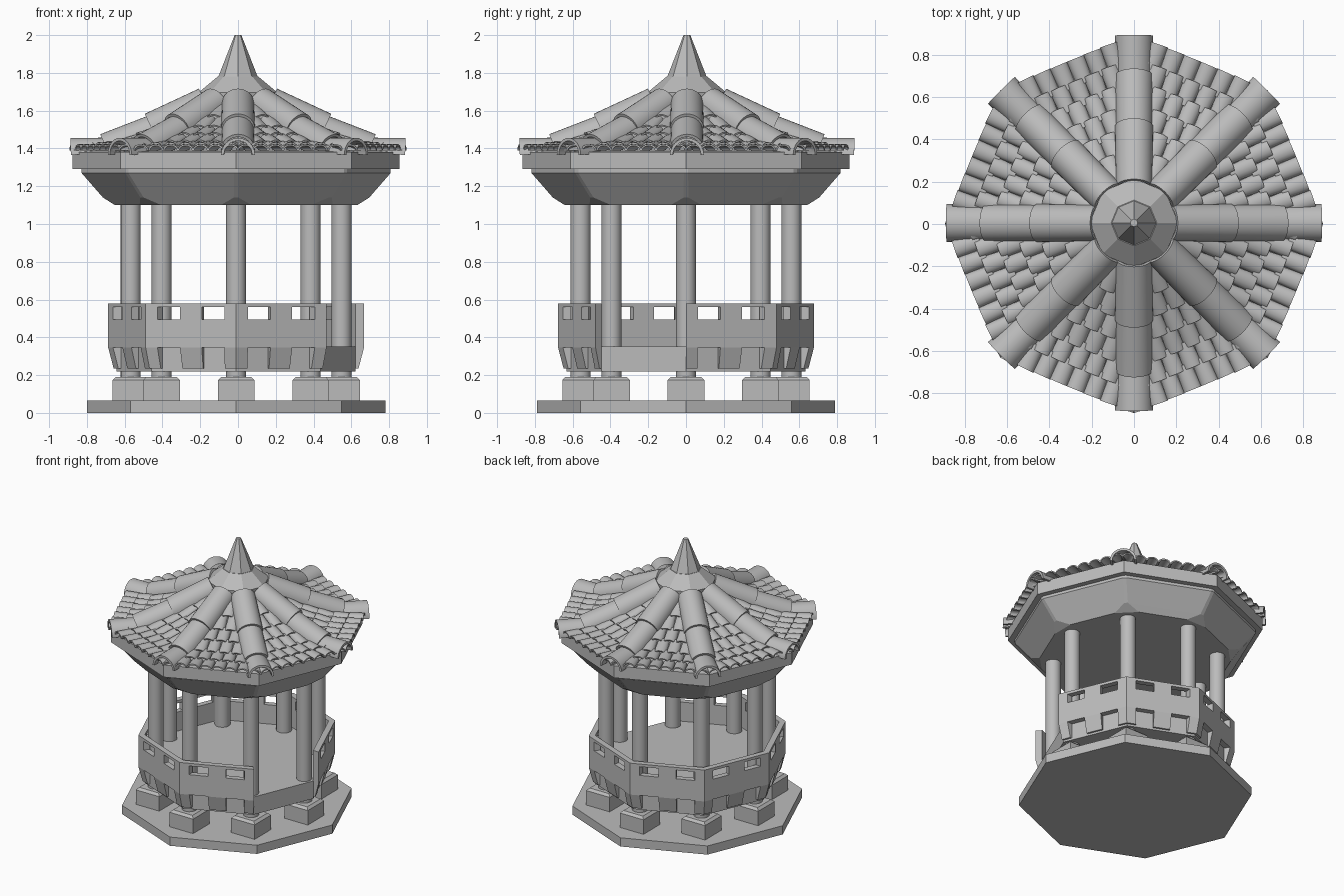
import bpy, bmesh, math
from mathutils import Vector

if "Cube" in bpy.data.objects:
    bpy.data.objects.remove(bpy.data.objects["Cube"])

CX = -0.01          # body sits a touch left of the roof ornaments
mat = bpy.data.materials.new("stone grey")
mat.diffuse_color = (0.5, 0.5, 0.5, 1)
mat.use_nodes = True
mat.node_tree.nodes["Principled BSDF"].inputs["Base Color"].default_value = mat.diffuse_color


def finish(bm, name, smooth=None):
    bmesh.ops.recalc_face_normals(bm, faces=bm.faces[:])
    me = bpy.data.meshes.new(name)
    bm.to_mesh(me)
    bm.free()
    me.materials.append(mat)
    if smooth:
        me.shade_smooth()
        me.set_sharp_from_angle(angle=math.radians(smooth))
    ob = bpy.data.objects.new(name, me)
    bpy.context.collection.objects.link(ob)
    return ob


def polar(r, deg, z, cx=0.0, cy=0.0):
    a = math.radians(deg)
    return Vector((cx + r * math.cos(a), cy + r * math.sin(a), z))


def ring(r, z, cx=CX, cy=0.0, n=8, rot=0.0):
    return [polar(r, rot + 360 * i / n, z, cx, cy) for i in range(n)]


def cut_ring(r, z, cut):
    """Octagon whose corners are trimmed by a fraction of the side length."""
    p = ring(r, z)
    out = []
    for i in range(8):
        out += [p[i].lerp(p[i - 1], cut), p[i].lerp(p[(i + 1) % 8], cut)]
    return out


def loft(bm, rings, caps=True):
    vs = [[bm.verts.new(p) for p in r] for r in rings]
    n = len(vs[0])
    for a, b in zip(vs, vs[1:]):
        for i in range(n):
            j = (i + 1) % n
            bm.faces.new((a[i], a[j], b[j], b[i]))
    if caps:
        bm.faces.new(vs[0])
        bm.faces.new(vs[-1])
    return vs


def arch(bm, p0, p1, w0, w1, h0, h1, th, n=10):
    """Half-pipe shell running from p0 to p1."""
    d = (p1 - p0).normalized()
    side = d.cross(Vector((0, 0, 1))).normalized()
    up = side.cross(d).normalized()
    rings = []
    for p, w, h in ((p0, w0, h0), (p1, w1, h1)):
        arc = [(math.cos(math.pi * i / n), math.sin(math.pi * i / n)) for i in range(n + 1)]
        outer = [p + side * (w * c) + up * (h * s) for c, s in arc]
        inner = [p + side * ((w - th) * c) + up * ((h - th) * s) for c, s in arc]
        rings.append(outer + inner[::-1])
    for r in loft(bm, rings, caps=False):
        for i in range(n):
            bm.faces.new((r[i], r[i + 1], r[2 * n - i], r[2 * n + 1 - i]))


# base slab
bm = bmesh.new()
loft(bm, [ring(0.79, 0.0), ring(0.79, 0.065)])
finish(bm, "base_slab")

# square footings and round columns
fb, cb = bmesh.new(), bmesh.new()
for k in range(8):
    c = polar(0.558, 45 * k, 0, CX)
    sq = lambda h, z: ring(h * math.sqrt(2), z, c.x, c.y, 4, 45)
    loft(fb, [sq(0.097, 0.06), sq(0.097, 0.173), sq(0.08, 0.19)])
    loft(cb, [ring(0.053, z, c.x, c.y, 24) for z in (0.18, 1.11)])
finish(fb, "footings")
finish(cb, "columns", 35)

# raised floor
bm = bmesh.new()
loft(bm, [ring(0.633, 0.22), ring(0.633, 0.352)])
finish(bm, "floor")

# railing: seven sides with windows above and notched skirt below
R_OUT, R_IN, R_LOW = 0.677, 0.632, 0.648
bm = bmesh.new()


def panel(k, t0, t1, z0, z1, r0=R_OUT):
    def at(r, t, z):
        return polar(r, 45 * k, z, CX).lerp(polar(r, 45 * k + 45, z, CX), t)
    loft(bm, [[at(r, t0, z), at(r, t1, z), at(R_IN, t1, z), at(R_IN, t0, z)]
              for z, r in ((z0, r0), (z1, R_OUT))])


SOLID = ((0, 0.13), (0.38, 0.62), (0.87, 1))
for k in range(7):
    panel(k, 0, 1, 0.345, 0.495)
    panel(k, 0, 1, 0.56, 0.58)
    for t0, t1 in SOLID:
        panel(k, t0, t1, 0.495, 0.56)
        panel(k, t0, t1, 0.235, 0.345, R_LOW)
finish(bm, "railing")

# flared ceiling block under the eaves, corners trimmed at the bottom
bm = bmesh.new()
loft(bm, [cut_ring(0.675, 1.10, 0.17), cut_ring(0.71, 1.14, 0.025),
          cut_ring(0.823, 1.27, 0.02), cut_ring(0.823, 1.30, 0.02)])
finish(bm, "ceiling_block")


# roof deck with fascia
def deck_z(a):
    pts = ((0.1, 1.67), (0.185, 1.62), (0.416, 1.485), (0.64, 1.395), (0.84, 1.375))
    for (a0, z0), (a1, z1) in zip(pts, pts[1:]):
        if a <= a1:
            return z0 + (z1 - z0) * (a - a0) / (a1 - a0)
    return pts[-1][1]


COS = math.cos(math.pi / 8)
bm = bmesh.new()
loft(bm, [ring(0.865, 1.29), ring(0.865, 1.38)] +
     [ring(a / COS, deck_z(a)) for a in (0.64, 0.416, 0.185)])
finish(bm, "roof_deck")

# rows of curved tiles on each roof side
bm = bmesh.new()
for k in range(8):
    ang = 45 * k + 22.5
    out, along = polar(1, ang, 0), polar(1, ang + 90, 0)
    for row in range(6):
        a = 0.828 - 0.1 * row
        b = a - 0.125
        half = a * math.tan(math.pi / 8)
        n = max(2, round(2 * half / 0.085))
        pitch = 2 * half / n
        for i in range(n):
            s = -half + pitch * (i + 0.5)
            p0 = out * a + along * s + Vector((0, 0, deck_z(a) + 0.013))
            p1 = out * b + along * (s * (1 - 0.3 * (a - b))) + Vector((0, 0, deck_z(b) + 0.002))
            arch(bm, p0, p1, pitch * 0.52, pitch * 0.45, 0.034, 0.028, 0.009, 8)
finish(bm, "roof_tiles", 40)

# three large ridge tiles over each hip
bm = bmesh.new()
for k in range(8):
    for r0, z0, r1, z1 in ((0.885, 1.366, 0.66, 1.372),
                           (0.695, 1.392, 0.43, 1.500),
                           (0.455, 1.502, 0.17, 1.640)):
        arch(bm, polar(r0, 45 * k, z0, 0, 0.005), polar(r1, 45 * k, z1, 0, 0.005),
             0.09, 0.085, 0.09, 0.085, 0.016, 16)
finish(bm, "ridge_tiles", 40)

# faceted cap and spire
bm = bmesh.new()
loft(bm, [ring(r, z, 0, 0.005) for r, z in ((0.205, 1.64), (0.21, 1.695), (0.108, 1.78))])
finish(bm, "roof_cap")
bm = bmesh.new()
loft(bm, [ring(0.106, 1.775, 0, 0.005), ring(0.018, 2.0, 0, 0.005)])
finish(bm, "spire")
